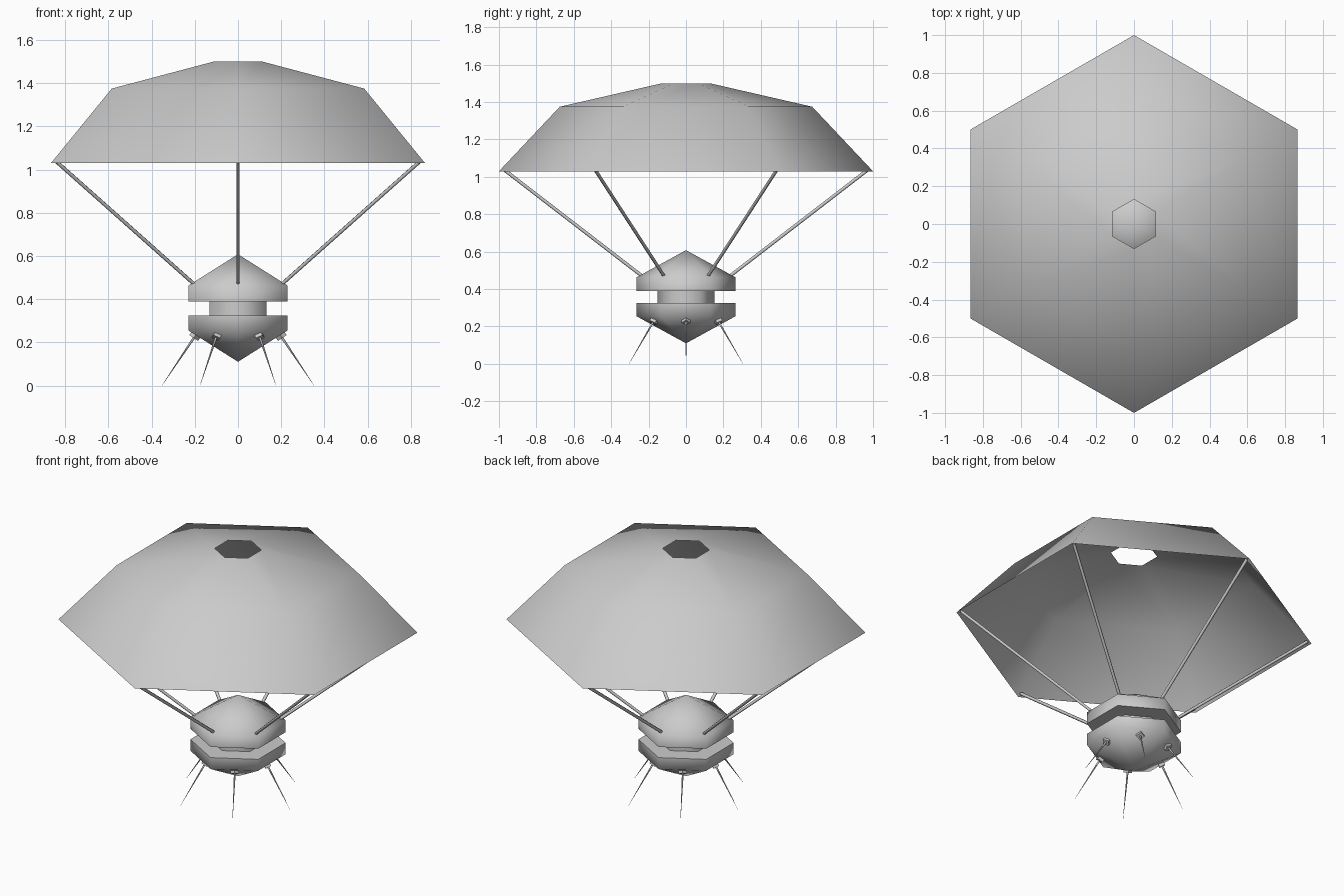
import bpy, bmesh
from math import sin, cos, pi, radians
from mathutils import Vector

if "Cube" in bpy.data.objects:
    bpy.data.objects.remove(bpy.data.objects["Cube"])


def polar(r, angle, z):
    return Vector((r * cos(angle), r * sin(angle), z))


def finish(name, bm, smooth=None):
    bmesh.ops.recalc_face_normals(bm, faces=bm.faces)
    mesh = bpy.data.meshes.new(name)
    bm.to_mesh(mesh)
    bm.free()
    obj = bpy.data.objects.new(name, mesh)
    bpy.context.collection.objects.link(obj)
    if smooth:
        bpy.ops.object.select_all(action='DESELECT')
        obj.select_set(True)
        bpy.context.view_layer.objects.active = obj
        bpy.ops.object.shade_smooth_by_angle(angle=radians(smooth))
    return obj


def hex_lathe(name, profile, smooth):
    """Six-sided sweep of (radius, z) points, corners on the y axis."""
    bm = bmesh.new()
    rings = []
    for r, z in profile:
        if r == 0:
            rings.append([bm.verts.new((0, 0, z))] * 6)
        else:
            rings.append([bm.verts.new(polar(r, pi / 2 + i * pi / 3, z)) for i in range(6)])
    for a, b in zip(rings, rings[1:]):
        for i in range(6):
            j = (i + 1) % 6
            bm.faces.new(dict.fromkeys((a[i], a[j], b[j], b[i])))
    return finish(name, bm, smooth)


def rod(name, start, end, r1, r2, sides, smooth=None):
    bm = bmesh.new()
    bmesh.ops.create_cone(bm, cap_ends=True, segments=sides, radius1=r1, radius2=r2,
                          depth=(end - start).length)
    obj = finish(name, bm, smooth)
    obj.location = (start + end) / 2
    obj.rotation_euler = (end - start).to_track_quat('Z', 'Y').to_euler()
    return obj


# Open canopy with a vent hole, a single sheet
canopy = hex_lathe("canopy", [(1.0, 1.03), (0.675, 1.375), (0.13, 1.5)], 180)

# Capsule: two capped hexagonal halves joined by a narrow neck
hex_lathe("capsule", [(0, 0.11), (0.265, 0.255), (0.265, 0.325), (0.153, 0.325),
                      (0.153, 0.39), (0.265, 0.39), (0.265, 0.463), (0, 0.608)], 65)

for i in range(6):
    # Suspension cords run to the canopy corners
    a = pi / 2 + i * pi / 3
    rod(f"cord_{i + 1}", polar(0.235, a, 0.47), polar(0.975, a, 1.04), 0.009, 0.009, 6, 65)

    # Antennas with square mounts on the lower faces
    b = i * pi / 3
    base, tip = polar(0.195, b, 0.235), polar(0.352, b, 0.0)
    rod(f"antenna_{i + 1}", base, tip, 0.006, 0.0005, 6, 65)
    along = (tip - base).normalized()
    rod(f"antenna_mount_{i + 1}", base - along * 0.01, base + along * 0.018, 0.024, 0.024, 4)
